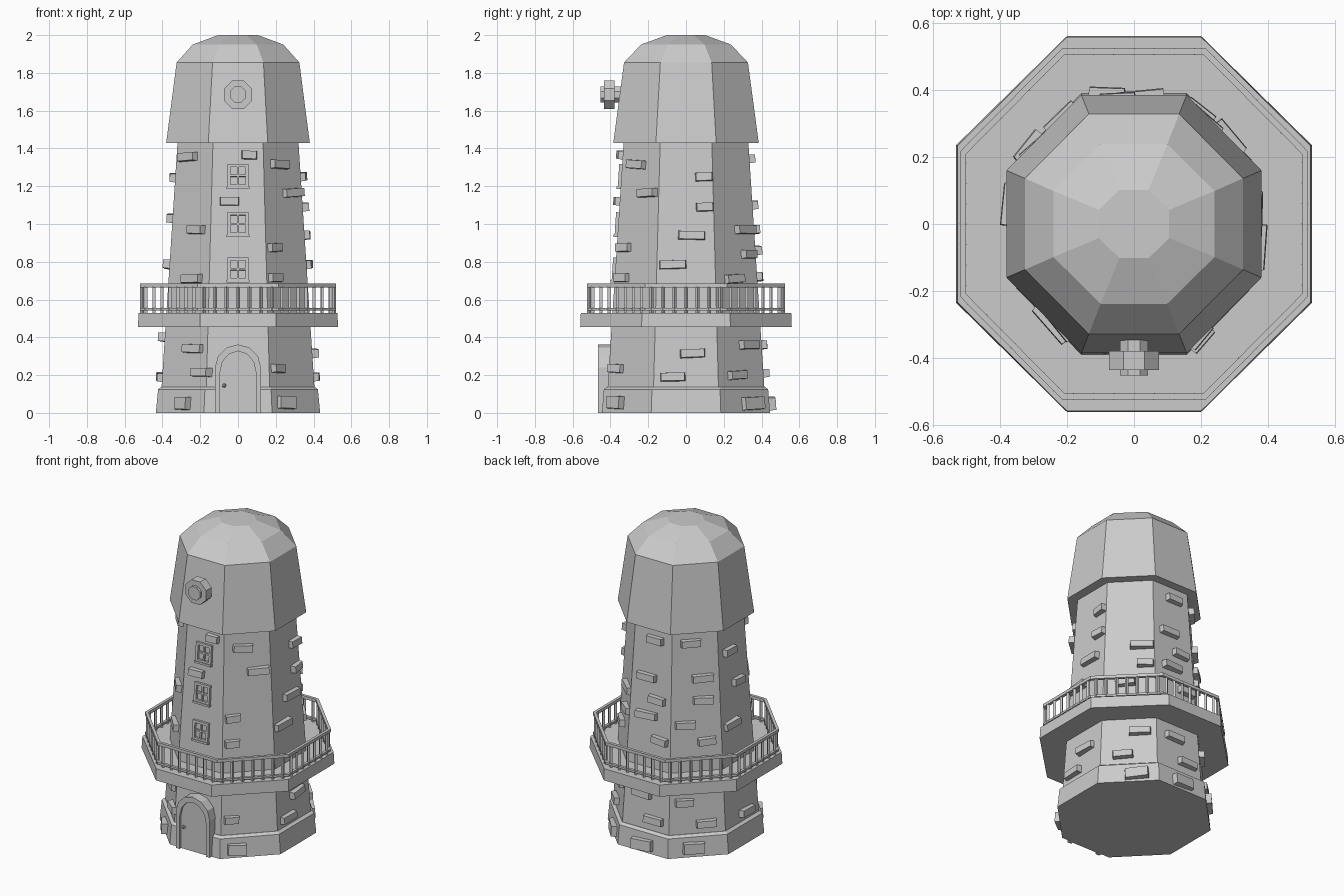
import bpy, bmesh, math, random
from mathutils import Matrix, Vector

if "Cube" in bpy.data.objects:
    bpy.data.objects.remove(bpy.data.objects["Cube"])

random.seed(4)
PI = math.pi
TAN = math.tan(PI / 8)


def finish(bm, name):
    bmesh.ops.recalc_face_normals(bm, faces=bm.faces)
    me = bpy.data.meshes.new(name)
    bm.to_mesh(me)
    bm.free()
    ob = bpy.data.objects.new(name, me)
    bpy.context.collection.objects.link(ob)
    return ob


def octagon(ax, ay, cx=None, cy=None):
    cx, cy = cx or ax * TAN, cy or ay * TAN
    return [(ax, -cy), (ax, cy), (cx, ay), (-cx, ay),
            (-ax, cy), (-ax, -cy), (-cx, -ay), (cx, -ay)]


def loft(name, rings, closed=False):
    """Skin stacked octagons; each ring is (z, octagon). Closed joins last to first."""
    bm = bmesh.new()
    vs = [[bm.verts.new((x, y, z)) for x, y in pts] for z, pts in rings]
    pairs = list(zip(vs, vs[1:])) + ([(vs[-1], vs[0])] if closed else [])
    for a, b in pairs:
        for i in range(8):
            j = (i + 1) % 8
            bm.faces.new((a[i], a[j], b[j], b[i]))
    if not closed:
        bm.faces.new(vs[0])
        bm.faces.new(vs[-1])
    return finish(bm, name)


def box(bm, m, lo, hi, taper=0.0, skew=0.0):
    """Box in frame m; the outer (+x) end can be tapered and skewed."""
    geo = bmesh.ops.create_cube(bm, size=1)
    for v in geo['verts']:
        out = v.co.x > 0
        p = [lo[i] + (v.co[i] + .5) * (hi[i] - lo[i]) for i in range(3)]
        if out:
            p[0] += skew * v.co.y
            p[1] -= taper * 2 * v.co.y
            p[2] -= taper * v.co.z
        v.co = m @ Vector(p)


def wall_frame(deg, u, z):
    """Frame on the tower wall: x outward, y along the face, z up the slope."""
    a = math.radians(deg)
    if z < .13:
        rx, ry = .43, .442
    else:
        t = (z - .13) / 1.3
        rx, ry = .405 - .085 * t, .415 - .085 * t
    r = rx * math.cos(a) ** 2 + ry * math.sin(a) ** 2
    return (Matrix.Rotation(a, 4, 'Z') @ Matrix.Translation((r, u, z))
            @ Matrix.Rotation(-.065, 4, 'Y'))


# Tower, plinth, gallery floor and domed cap
loft("tower_wall", [(.1, octagon(.407, .417)), (1.45, octagon(.319, .329))])
loft("plinth", [(0, octagon(.435, .445)), (.125, octagon(.423, .435)), (.138, octagon(.405, .417))])
loft("gallery_floor", [(.455, octagon(.53, .56, .2, .235)), (.53, octagon(.526, .557, .2, .233))])
loft("cap", [(1.43, octagon(.38, .385)), (1.855, octagon(.325, .328)),
             (1.95, octagon(.24, .238)), (2.0, octagon(.105, .102))])

# Gallery railing
outer, inner = octagon(.518, .523), octagon(.5, .505)
for name, z0, z1 in (("top_rail", .665, .685), ("bottom_rail", .542, .555)):
    loft(name, [(z0, outer), (z1, outer), (z1, inner), (z0, inner)], closed=True)
bm = bmesh.new()
mid = [Vector((*p, 0)) for p in octagon(.509, .514)]
for i in range(8):
    p, q = mid[i], mid[(i + 1) % 8]
    rot = Matrix.Rotation(i * PI / 4 + PI / 4, 4, 'Z')
    for k in range(7):
        c = p.lerp(q, (k + .5) / 7)
        box(bm, Matrix.Translation(c) @ rot, (-.007, -.008, .525), (.007, .008, .67))
finish(bm, "balusters")

# Stones standing proud of the wall: face angle -> (offset, height, width)
stones = {
    -90: [(.06, 1.365, .09), (-.045, 1.12, .11)],
    -45: [(-.03, 1.315, .13), (.06, 1.165, .14), (-.095, .875, .1), (-.1, .715, .1),
          (-.11, .235, .1), (-.085, .055, .12)],
    0: [(.095, 1.25, .1), (.1, 1.09, .1), (.03, .94, .15), (-.07, .785, .15),
        (.035, .315, .14), (-.07, .19, .14)],
    45: [(.08, .97, .15), (.1, .84, .11), (-.02, .71, .13), (.07, .36, .14),
         (-.03, .2, .13), (.055, .05, .15)],
    90: [(.02, 1.345, .12), (-.03, 1.1, .14), (.05, .97, .12), (-.02, .86, .15),
         (.08, .72, .12), (-.03, .36, .14), (.06, .21, .14), (0, .05, .15)],
    135: [(-.03, 1.345, .13), (.04, 1.12, .14), (.04, .98, .13), (-.07, .83, .13),
          (.06, .72, .12), (-.08, .34, .12), (.05, .2, .13), (-.03, .06, .14)],
    180: [(-.04, 1.245, .12), (.03, 1.03, .11), (-.06, .785, .14),
          (-.04, .4, .13), (.04, .19, .14)],
    -135: [(-.04, 1.355, .14), (.05, .97, .13), (.035, .71, .15), (.07, .34, .14),
           (.135, .215, .12), (.03, .05, .11)],
}
bm = bmesh.new()
for deg, items in stones.items():
    for u, z, w in items:
        h = .036 if z < .1 else .025
        tilt = Matrix.Rotation(random.uniform(-.06, .06), 4, 'X')
        box(bm, wall_frame(deg, u, z) @ tilt, (-.03, -w / 2, -h), (.03, w / 2, h),
            .008, random.uniform(-.014, .014))
finish(bm, "wall_stones")

# Windows: frame, cross bars and sill
for n, z in enumerate((.76, 1.0, 1.255)):
    bm = bmesh.new()
    m = wall_frame(-90, 0, z)
    for s in (-1, 1):
        box(bm, m, (-.02, s * .048 - .008, -.062), (.016, s * .048 + .008, .062))
        box(bm, m, (-.02, -.04, s * .054 - .008), (.016, .04, s * .054 + .008))
    box(bm, m, (-.02, -.005, -.046), (.012, .005, .046))
    box(bm, m, (-.02, -.04, -.005), (.012, .04, .005))
    box(bm, m, (-.02, -.06, -.07), (.022, .06, -.058))
    finish(bm, f"window_{n + 1}")


# Arched doorway
def arch(w, spring, rise, seg=6):
    arc = [(w * math.cos(PI * i / seg), spring + rise * math.sin(PI * i / seg)) for i in range(seg + 1)]
    return [(w, 0)] + arc + [(-w, 0)]


def door_part(name, quads, y0, y1):
    bm = bmesh.new()
    faces = [bm.faces.new([bm.verts.new((x, y0, z)) for x, z in q]) for q in quads]
    bmesh.ops.remove_doubles(bm, verts=bm.verts, dist=1e-5)
    ext = bmesh.ops.extrude_face_region(bm, geom=bm.faces[:], use_keep_orig=True)
    for v in ext['geom']:
        if isinstance(v, bmesh.types.BMVert):
            v.co.y = y1
    finish(bm, name)


a_out, a_in = arch(.122, .24, .122), arch(.095, .215, .112)
door_part("door_frame", [(a_out[i], a_out[i + 1], a_in[i + 1], a_in[i])
                         for i in range(len(a_in) - 1)], -.465, -.37)
door_part("door", [a_in], -.449, -.38)
bm = bmesh.new()
bmesh.ops.create_icosphere(bm, subdivisions=1, radius=.012,
                           matrix=Matrix.Translation((-.073, -.455, .145)))
finish(bm, "door_knob")

# Sail hub on the cap
for name, r, y0, y1 in (("hub_disc", .075, -.435, -.378), ("hub_shaft", .042, -.452, -.32)):
    bm = bmesh.new()
    bmesh.ops.create_cone(bm, cap_ends=True, segments=8, radius1=r / math.cos(PI / 8),
                          radius2=r / math.cos(PI / 8), depth=y1 - y0,
                          matrix=Matrix.Translation((0, (y0 + y1) / 2, 1.685))
                          @ Matrix.Rotation(PI / 2, 4, 'X') @ Matrix.Rotation(PI / 8, 4, 'Z'))
    finish(bm, name)
